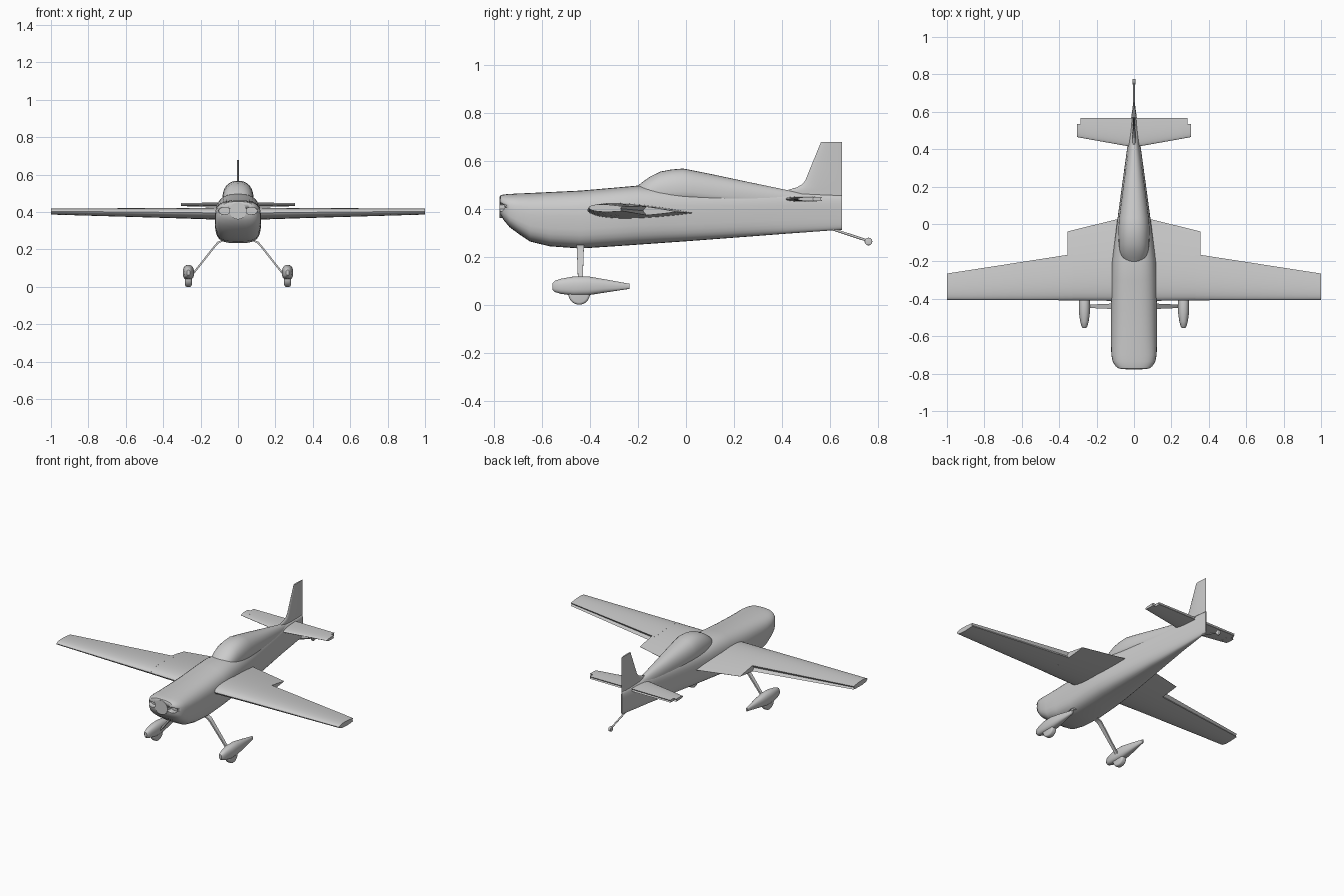
import bpy, bmesh
from math import sin, cos, pi, radians, sqrt
from mathutils import Vector

if "Cube" in bpy.data.objects:
    bpy.data.objects.remove(bpy.data.objects["Cube"])


def loft(name, rings, mirror=False):
    """Skin a list of equal-length point rings and cap both ends."""
    bm = bmesh.new()
    vs = [[bm.verts.new(p) for p in r] for r in rings]
    n = len(rings[0])
    for a, b in zip(vs, vs[1:]):
        for i in range(n):
            j = (i + 1) % n
            bm.faces.new((a[i], a[j], b[j], b[i]))
    bm.faces.new(vs[0])
    bm.faces.new(vs[-1])
    bmesh.ops.recalc_face_normals(bm, faces=bm.faces)
    return finish(name, bm, mirror)


def finish(name, bm, mirror=False):
    me = bpy.data.meshes.new(name)
    bm.to_mesh(me)
    bm.free()
    ob = bpy.data.objects.new(name, me)
    bpy.context.collection.objects.link(ob)
    if mirror:
        ob.modifiers.new("Mirror", 'MIRROR').use_clip = False
    return ob


def oval(y, zb, zt, hw, top=2.0, bot=2.0, frac=0.5, x0=0.0, n=32):
    """Superellipse section across y with its own roundness above and below."""
    zc = zb + frac * (zt - zb)
    pts = []
    for i in range(n):
        c, s = cos(2 * pi * i / n), sin(2 * pi * i / n)
        e = 2 / (top if s >= 0 else bot)
        h = zt - zc if s >= 0 else zc - zb
        px, pz = abs(c) ** e * hw, abs(s) ** e * h
        pts.append((x0 + (px if c > 0 else -px), y, zc + (pz if s > 0 else -pz)))
    return pts


def airfoil(le, te, cut, thick, n=10):
    """(y, half-height) outline; cut ends the section early with a hollow cove."""
    chord = te - le
    f = (cut - le) / chord

    def half(t):
        return 5 * thick * (.2969 * sqrt(t) - .126 * t - .3516 * t**2
                            + .2843 * t**3 - .1015 * t**4)
    ts = [f * (1 - cos(pi / 2 * i / n)) for i in range(n + 1)]
    up = [(le + t * chord, half(t)) for t in ts]
    rear = [(cut - half(f) * .8 * (f < .95), 0)]
    return up + rear + [(y, -h) for y, h in up[:0:-1]]


def panel(name, stations, slope=0.0):
    """Wing-like panel, mirrored: stations are (x, z, le, te, cut, thickness)."""
    return loft(name, [[(x, y, z + h + slope * (y - le)) for y, h in airfoil(le, te, cut, t)]
                       for x, z, le, te, cut, t in stations], True)


def rod(name, a, b, r, seg=24, mirror=False, bevel=0.0):
    """Cylinder between two points."""
    a, b = Vector(a), Vector(b)
    d = b - a
    mat = d.to_track_quat('Z', 'Y').to_matrix().to_4x4()
    mat.translation = (a + b) / 2
    bm = bmesh.new()
    bmesh.ops.create_cone(bm, cap_ends=True, segments=seg, radius1=r, radius2=r,
                          depth=d.length, matrix=mat)
    if bevel:
        rim = [e for e in bm.edges if any(len(f.verts) > 4 for f in e.link_faces)]
        bmesh.ops.bevel(bm, geom=rim, offset=bevel, segments=3, affect='EDGES', profile=.5)
    return finish(name, bm, mirror)


# Fuselage: y, bottom, top, half width
body = [(-.775, .395, .45, .068), (-.772, .375, .456, .083), (-.76, .353, .459, .099),
        (-.735, .323, .461, .114), (-.70, .297, .463, .121), (-.65, .263, .465, .123),
        (-.567, .243, .469, .123), (-.44, .234, .475, .123), (-.30, .243, .487, .122),
        (-.20, .250, .496, .118), (-.10, .257, .488, .105), (0, .264, .482, .092),
        (.20, .279, .475, .065), (.41, .295, .467, .036), (.65, .3125, .455, .004)]
fuselage = loft("fuselage", [oval(*s, top=2.7, bot=3.6, frac=.55) for s in body])

# Canopy running back into the turtledeck
deck = [(-.205, .42, .492, .05), (-.18, .42, .512, .068), (-.15, .42, .533, .076),
        (-.108, .42, .554, .081), (-.06, .42, .563, .083), (-.0125, .42, .567, .083),
        (.03, .42, .559, .080), (.10, .415, .545, .071), (.25, .41, .513, .051),
        (.4125, .40, .479, .029), (.50, .40, .462, .015)]
loft("canopy_and_rear_deck", [oval(*s, top=2.3, bot=2.5, frac=.35) for s in deck])

# Cooling intakes cut into the nose, with the propeller hub plate between them
cut = loft("intake_cutter", [oval(y, .388, .424, .03, 2.4, 2.4, x0=.072, n=24)
                             for y in (-.82, -.735)], True)
cut.hide_render = True
cut.display_type = 'WIRE'
bm_mod = fuselage.modifiers.new("Intakes", 'BOOLEAN')
bm_mod.object, bm_mod.operation, bm_mod.solver = cut, 'DIFFERENCE', 'EXACT'
rod("hub_plate", (0, -.70, .406), (0, -.777, .406), .045, 32)

# Main wing: full-chord root and outer panel with the aileron bay left open
panel("wing_root", [(0, .394, -.412, .048, .048, .068),
                    (.355, .398, -.408, -.04, -.04, .054)], -.03)
panel("wing_outer", [(.33, .398, -.408, -.034, -.161, .055),
                     (1.0, .404, -.405, -.20, -.265, .031)], -.03)

# Tailplane with small notched tips
panel("tailplane", [(0, .44, .41, .66, .566, .022), (.285, .44, .461, .64, .566, .018)])
panel("tailplane_tip", [(.26, .44, .457, .64, .535, .0185), (.305, .44, .465, .64, .535, .0175)])

# Fin and rudder: z, leading edge, thickness
fin = [(.312, .56, .010), (.40, .48, .016), (.47, .40, .018), (.48, .43, .017),
       (.488, .46, .016), (.50, .482, .015), (.517, .497, .015), (.567, .517, .013),
       (.678, .5625, .010)]
loft("fin_and_rudder", [[(h, y, z) for y, h in airfoil(le, .65, .65, t)] for z, le, t in fin])

# Sprung gear legs: x, z, half width along y
leg = [(0, .246, .016), (.085, .246, .016), (.105, .238, .015), (.12, .222, .014),
       (.26, .045, .008)]
o = .0035
loft("gear_leg", [[(x - o, -.44 - w, z - o), (x + o, -.44 - w, z + o),
                   (x + o, -.44 + w, z + o), (x - o, -.44 + w, z - o)] for x, z, w in leg], True)

# Wheel fairings and wheels
pant = [(-.556, .062, .09, .009), (-.547, .053, .099, .016), (-.52, .045, .108, .023),
        (-.47, .038, .117, .030), (-.41, .039, .118, .030), (-.34, .050, .106, .023),
        (-.235, .066, .087, .006)]
loft("wheel_fairing", [oval(*s, top=2.3, bot=2.8, x0=.265, n=24) for s in pant], True)
rod("main_wheel", (.247, -.445, .045), (.283, -.445, .045), .045, 32, True, .01)

# Tail wheel on its spring
rod("tail_spring", (0, .60, .318), (0, .757, .266), .005, 12)
rod("tail_wheel", (-.008, .760, .263), (.008, .760, .263), .016, 24, False, .004)

# Smooth shading with crisp edges kept
for ob in bpy.data.objects:
    ob.select_set(True)
bpy.context.view_layer.objects.active = fuselage
bpy.ops.object.shade_smooth_by_angle(angle=radians(35))
